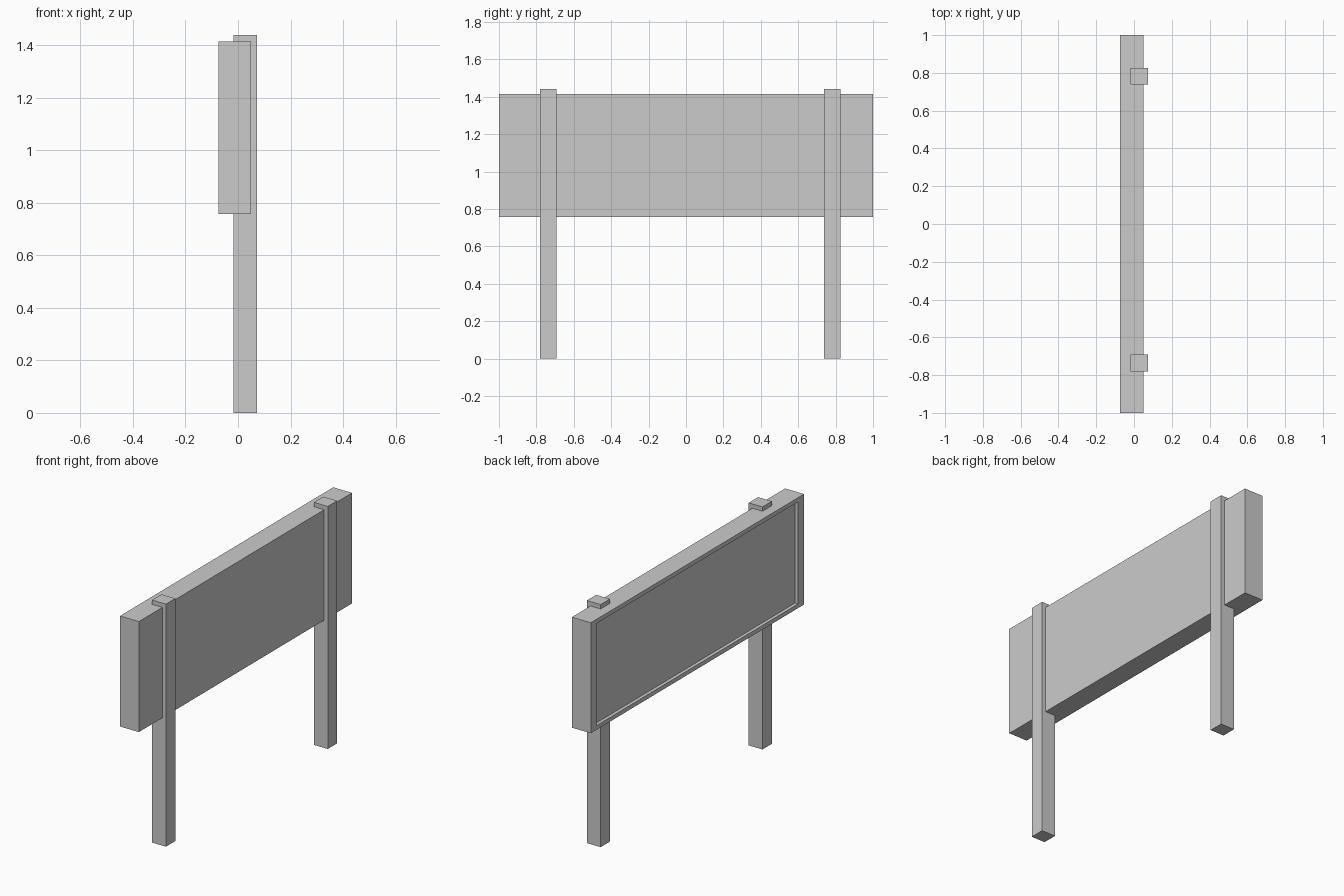
import bpy
import bmesh

if "Cube" in bpy.data.objects:
    bpy.data.objects.remove(bpy.data.objects["Cube"])


def box(bm, lo, hi):
    """Add an axis-aligned box spanning lo..hi."""
    verts = bmesh.ops.create_cube(bm, size=1)["verts"]
    for v in verts:
        for i in range(3):
            v.co[i] = hi[i] if v.co[i] > 0 else lo[i]
    return verts


def finish(bm, name):
    bmesh.ops.recalc_face_normals(bm, faces=bm.faces)
    mesh = bpy.data.meshes.new(name)
    bm.to_mesh(mesh)
    bm.free()
    obj = bpy.data.objects.new(name, mesh)
    bpy.context.collection.objects.link(obj)


# Board with a shallow framed recess on its -x face
Z0, Z1 = 0.758, 1.414
RIM_Y, RIM_Z, DEPTH = 0.055, 0.025, 0.02
bm = bmesh.new()
box(bm, (-0.075, -1, Z0), (0.049, 1, Z1))
face = min(bm.faces, key=lambda f: f.calc_center_median().x)
bmesh.ops.inset_individual(bm, faces=[face], thickness=0.02)
mid = (Z0 + Z1) / 2
for v in face.verts:
    v.co.y = (1 - RIM_Y) * (1 if v.co.y > 0 else -1)
    v.co.z = Z1 - RIM_Z if v.co.z > mid else Z0 + RIM_Z
inner = bmesh.ops.extrude_discrete_faces(bm, faces=[face])["faces"][0]
bmesh.ops.translate(bm, verts=inner.verts, vec=(DEPTH, 0, 0))
finish(bm, "board")

# Two square posts, set slightly off centre along the board
for name, y in (("post_left", -0.736), ("post_right", 0.782)):
    bm = bmesh.new()
    box(bm, (-0.018, y - 0.044, 0), (0.073, y + 0.044, 1.44))
    finish(bm, name)
